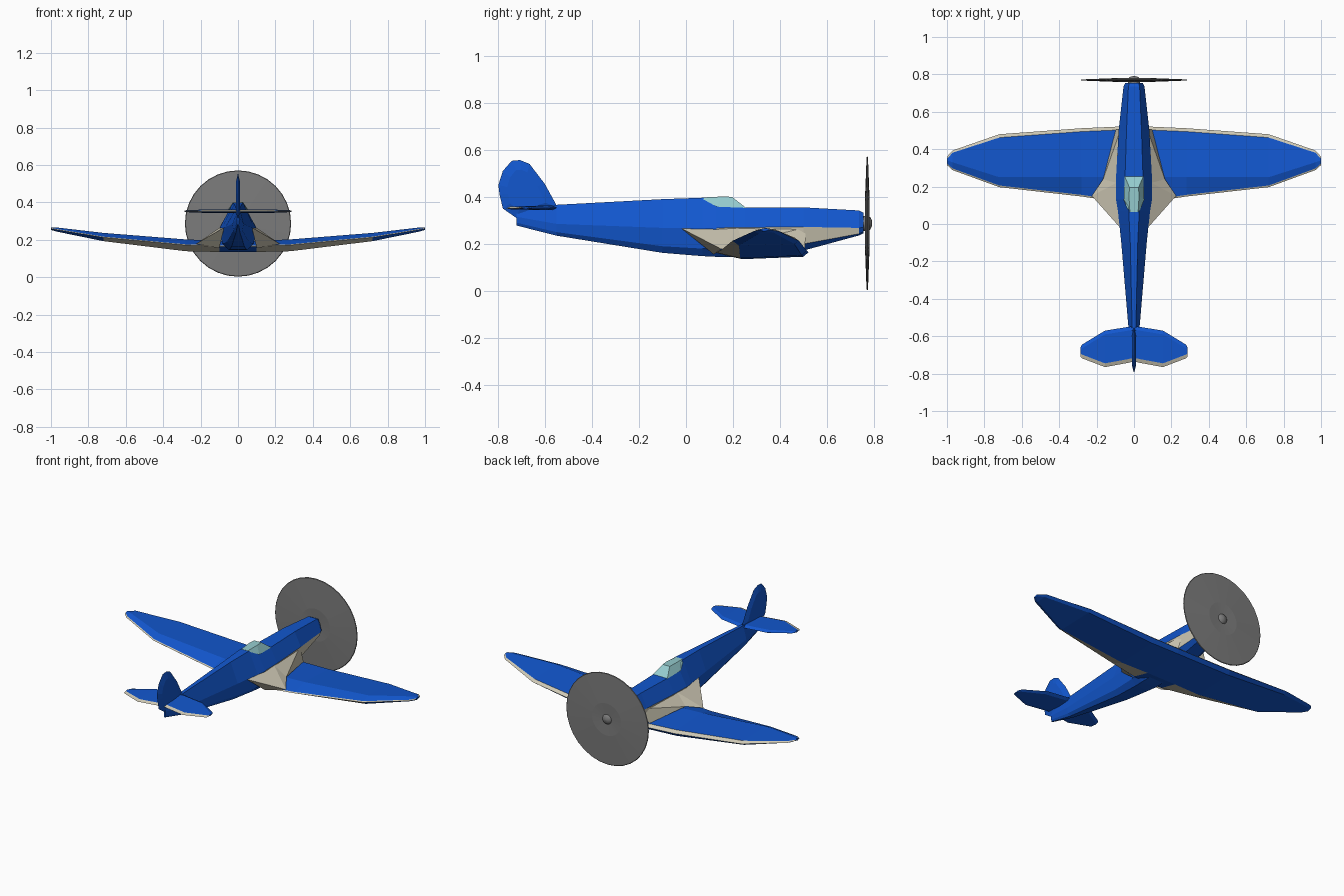
import bpy, bmesh, math

if "Cube" in bpy.data.objects:
    bpy.data.objects.remove(bpy.data.objects["Cube"])


def material(name, rgb):
    m = bpy.data.materials.new(name)
    m.diffuse_color = (*rgb, 1)
    m.use_nodes = True
    m.node_tree.nodes["Principled BSDF"].inputs["Base Color"].default_value = m.diffuse_color
    return m


BLUE = material("blue", (0.006, 0.095, 0.62))
CREAM = material("cream", (0.62, 0.58, 0.46))
GLASS = material("pale_glass", (0.30, 0.60, 0.62))
GREY = material("grey", (0.20, 0.20, 0.20))


def finish(name, bm, mats, mirror=False):
    bmesh.ops.recalc_face_normals(bm, faces=bm.faces)
    me = bpy.data.meshes.new(name)
    bm.to_mesh(me)
    bm.free()
    for m in mats:
        me.materials.append(m)
    ob = bpy.data.objects.new(name, me)
    bpy.context.collection.objects.link(ob)
    if mirror:
        ob.modifiers.new("mirror", 'MIRROR')
    return ob


def loft(name, rings, mats, rule=None, caps=(True, True), mirror=False):
    """Skin closed rings of points; rule(section, side) gives the material index."""
    bm = bmesh.new()
    rows = [[bm.verts.new(p) for p in r] for r in rings]
    n = len(rows[0])
    for i in range(len(rows) - 1):
        for j in range(n):
            k = (j + 1) % n
            f = bm.faces.new((rows[i][j], rows[i][k], rows[i + 1][k], rows[i + 1][j]))
            f.material_index = rule(i, j) if rule else 0
    if caps[0]:
        bm.faces.new(rows[0])
    if caps[1]:
        bm.faces.new(rows[-1])
    return finish(name, bm, mats, mirror)


# Fuselage stations: y, then (half width, z) of belly, chine, side crease and top
stations = [
    (-0.72, (.003, .278), (.005, .29), (.006, .315), (.003, .350)),
    (-0.55, (.012, .235), (.024, .25), (.030, .285), (.010, .366)),
    (-0.10, (.035, .162), (.058, .19), (.068, .268), (.020, .390)),
    (0.07, (.045, .148), (.075, .18), (.086, .266), (.028, .396)),
    (0.13, (.050, .145), (.085, .18), (.096, .268), (.045, .362)),
    (0.25, (.050, .145), (.085, .18), (.096, .270), (.048, .354)),
    (0.50, (.045, .172), (.074, .20), (.082, .272), (.040, .355)),
    (0.735, (.030, .236), (.046, .243), (.056, .268), (.030, .342)),
    (0.755, (.025, .246), (.040, .253), (.046, .270), (.024, .332)),
]
rings = [[(w, y, z) for w, z in pts] + [(-w, y, z) for w, z in reversed(pts)]
         for y, *pts in stations]
loft("fuselage", rings, [BLUE, CREAM],
     lambda i, j: 1 if i in (4, 5, 6) and j in (1, 5) else 0)

# Canopy: sloped windscreen, flat roof, tapering into the spine
base = [(.028, .065, .394), (.055, .13, .358), (.050, .255, .353)]
roof = [(.022, .065, .397), (.027, .15, .401), (.024, .195, .400)]
ring = lambda h: h + [(-x, y, z) for x, y, z in reversed(h)]
loft("canopy", [ring(base), ring(roof)], [GLASS])

# Wings: x, leading y, trailing y, top crest y, bottom crest y, edge z, top z, bottom z
wing = [
    (0.00, .520, .110, .25, .24, .165, .190, .135),
    (0.10, .520, .120, .25, .24, .165, .195, .135),
    (0.28, .512, .147, .25, .23, .172, .202, .139),
    (0.72, .480, .197, .25, .225, .213, .237, .193),
    (0.97, .393, .288, .33, .31, .254, .266, .244),
    (1.00, .360, .315, .34, .33, .260, .267, .253),
]


def wing_ring(x, le, te, yc, yb, ze, zt, zb):
    lip = 0.012 if x > 0.9 else 0.018
    return [(x, le, ze), (x, le - lip, ze + .55 * (zt - ze)), (x, yc, zt),
            (x, te + .009, ze + .004), (x, te, ze), (x, yb, zb),
            (x, le - .02, zb + .35 * (ze - zb))]


def wing_rule(i, j):
    # Cream lips on both edges and a cream strip under the trailing edge
    return 1 if j in (0, 3) or (j == 4 and 1 <= i <= 2) else 0


loft("wing", [wing_ring(*s) for s in wing], [BLUE, CREAM], wing_rule,
     caps=(False, True), mirror=True)

# Root fillets blending the wing into the body
inner = [(.070, .51, .270), (.094, .22, .268), (.074, -.02, .266)]
outer = [(.097, .505, .182), (.165, .24, .206), (.225, .15, .178), (.100, .118, .155)]
bm = bmesh.new()
a, b, c = [bm.verts.new(p) for p in inner]
d, e, f, g = [bm.verts.new(p) for p in outer]
for face in ((a, d, e), (a, e, b), (b, e, f), (b, f, c), (f, g, c)):
    bm.faces.new(face)
finish("wing_fillet", bm, [CREAM], mirror=True)

# Tailplane: blue panels with a cream trailing lip
tail = [(0.0, -.548, -.735), (.03, -.550, -.742), (.155, -.570, -.765),
        (.278, -.645, -.718), (.286, -.66, -.710)]
tail_rings = []
for x, le, te in tail:
    t = 0.010 if x < 0.2 else 0.005
    tail_rings.append([(x, le, .353), (x, le - .02, .353 + t), (x, te + .02, .353 + t * .6),
                       (x, te, .351), (x, te + .02, .353 - t * .6), (x, le - .02, .353 - t)])
loft("tailplane", tail_rings, [BLUE, CREAM], lambda i, j: 1 if j == 2 else 0,
     caps=(False, True), mirror=True)

# Fin and rudder: thick core outline between two sharp-edged side skins
fin = [(-.545, .355), (-.60, .455), (-.665, .540), (-.705, .556), (-.74, .553),
       (-.778, .510), (-.797, .450), (-.792, .410), (-.778, .350), (-.72, .310)]
cy, cz = -.69, .42
core = lambda s: [(s * .010, cy + (y - cy) * .65, cz + (z - cz) * .7) for y, z in fin]
loft("fin", [core(-1), [(0, y, z) for y, z in fin], core(1)], [BLUE])

# Spinning propeller disc with a shallow hub ring, and the spinner
N, PY, PZ = 32, 0.77, 0.287


def circle(r, y):
    return [(r * math.cos(2 * math.pi * i / N), y, PZ + r * math.sin(2 * math.pi * i / N))
            for i in range(N)]


loft("propeller_disc", [circle(r, PY + o) for r, o in (
    (.02, -.006), (.10, -.010), (.281, -.003), (.284, 0), (.281, .003),
    (.10, .010), (.02, .006))], [GREY])
spinner = loft("spinner", [circle(r, y) for r, y in (
    (.032, .752), (.033, .772), (.026, .783), (.014, .789), (.003, .791))], [GREY])
for p in spinner.data.polygons:
    p.use_smooth = len(p.vertices) == 4
